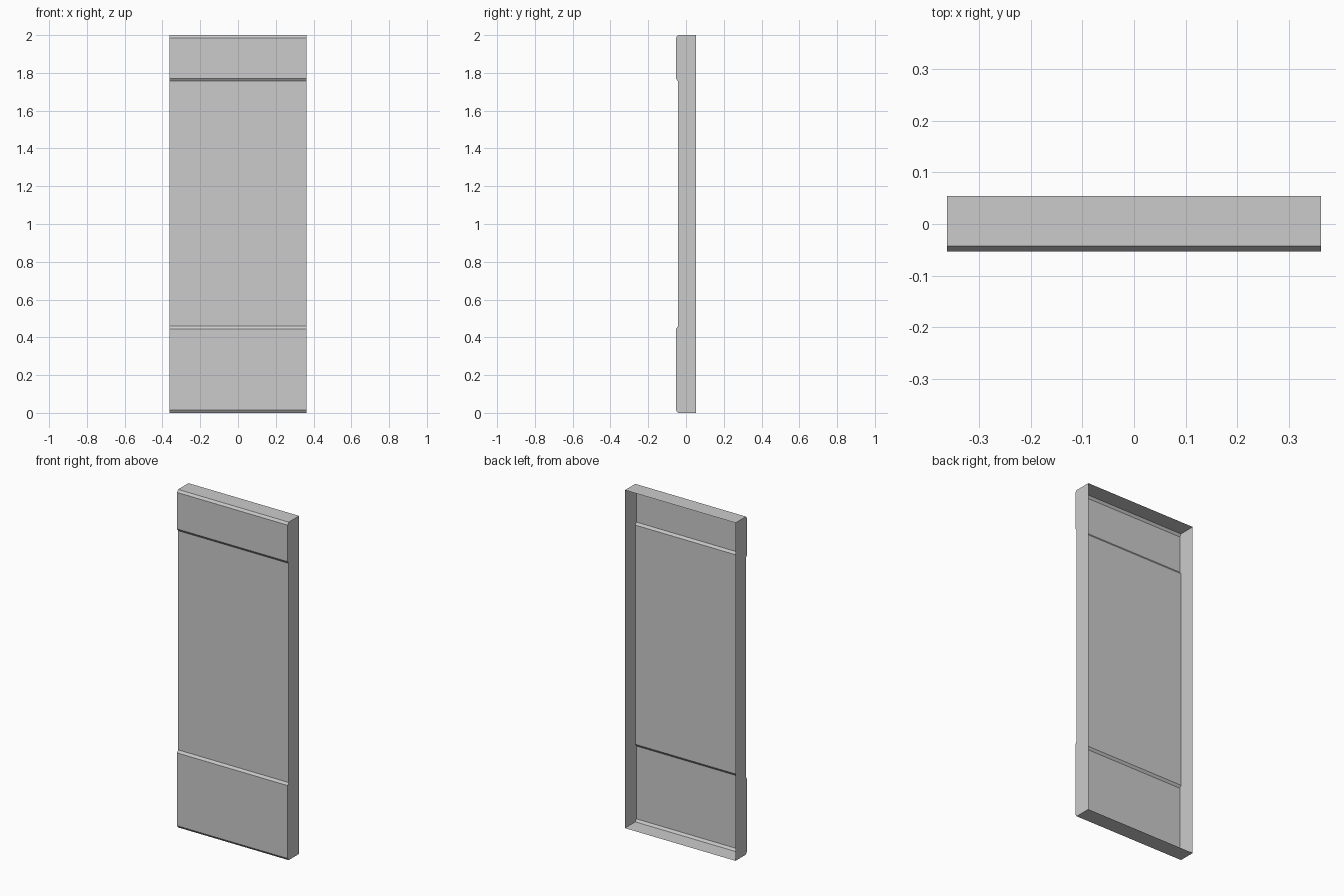
import bpy
import bmesh

cube = bpy.data.objects.get("Cube")
if cube:
    bpy.data.objects.remove(cube, do_unlink=True)

WIDTH, HEIGHT = 0.724, 2.0
BACK, RAISED, RECESSED = 0.054, -0.053, -0.043
CHAMFER = 0.014

# Plain grey material
grey = bpy.data.materials.new("plain_grey")
grey.use_nodes = True
colour = (0.6, 0.6, 0.6, 1)
grey.diffuse_color = colour
grey.node_tree.nodes["Principled BSDF"].inputs["Base Color"].default_value = colour


def raised_band(low, high):
    """Front outline of one chamfered band, from bottom to top."""
    return [(RECESSED, low), (RAISED, low + CHAMFER),
            (RAISED, high - CHAMFER), (RECESSED, high)]


# Side outline: low band, recessed middle, high band, straight back
outline = [(BACK, 0)] + raised_band(0, 0.459) + raised_band(1.756, HEIGHT) + [(BACK, HEIGHT)]

# Extrude the outline across the width
bm = bmesh.new()
side = bm.faces.new([bm.verts.new((-WIDTH / 2, y, z)) for y, z in outline])
swept = bmesh.ops.extrude_face_region(bm, geom=[side], use_keep_orig=True)
bmesh.ops.translate(bm, vec=(WIDTH, 0, 0),
                    verts=[g for g in swept["geom"] if isinstance(g, bmesh.types.BMVert)])
bmesh.ops.recalc_face_normals(bm, faces=bm.faces[:])

# Leave the back open, as a hollow thin shell
open_back = [f for f in bm.faces if all(abs(v.co.y - BACK) < 1e-5 for v in f.verts)]
bmesh.ops.delete(bm, geom=open_back, context="FACES_ONLY")

mesh = bpy.data.meshes.new("panel_shell")
bm.to_mesh(mesh)
bm.free()
mesh.materials.append(grey)
panel = bpy.data.objects.new("panel_shell", mesh)
bpy.context.collection.objects.link(panel)
